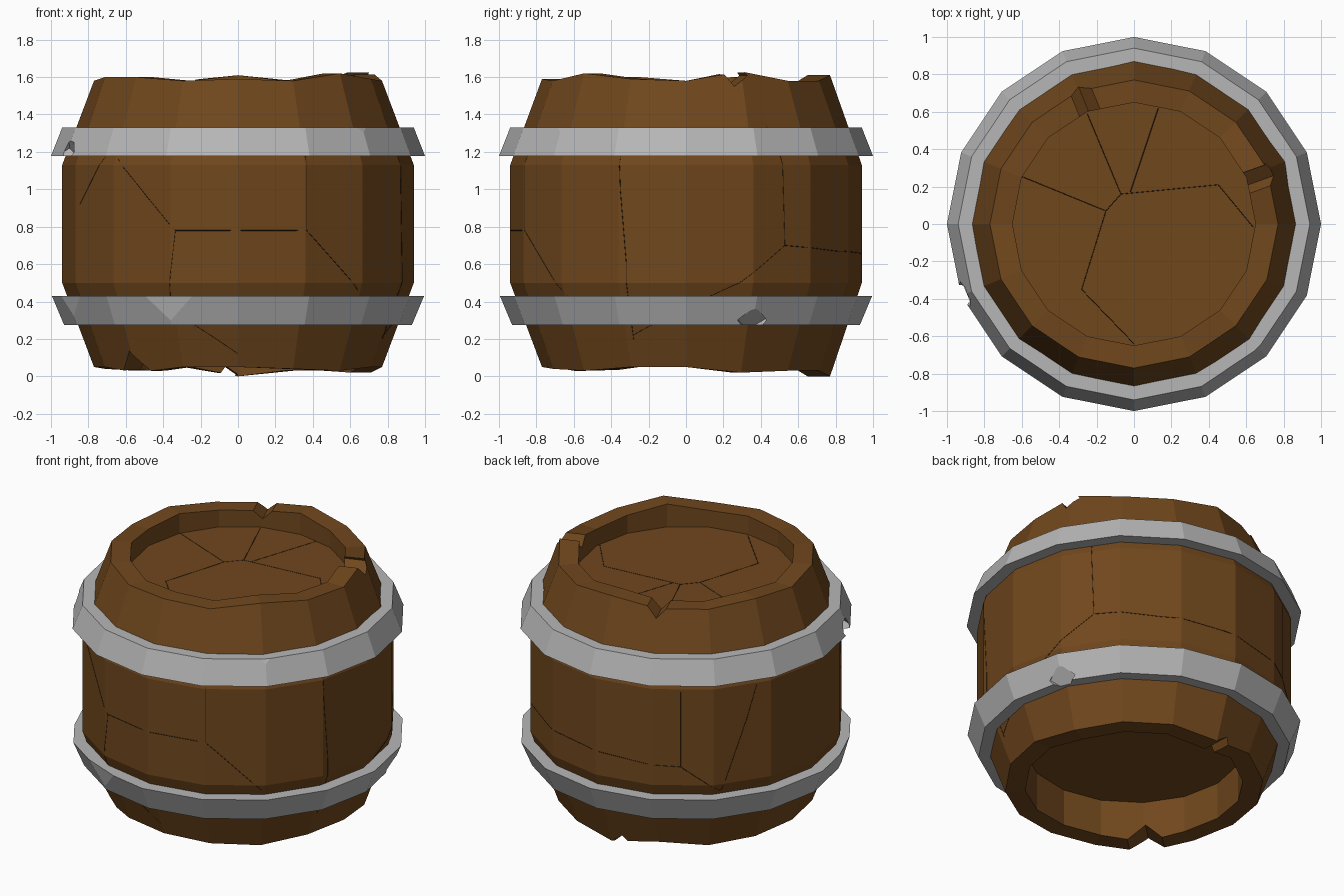
import bpy, bmesh
from math import sin, cos, pi, radians, floor
from mathutils import Vector, Euler

SIDES = 16
STEP = 2 * pi / SIDES

if "Cube" in bpy.data.objects:
    bpy.data.objects.remove(bpy.data.objects["Cube"], do_unlink=True)


def material(name, rgb):
    m = bpy.data.materials.new(name)
    m.use_nodes = True
    m.diffuse_color = (*rgb, 1)
    m.node_tree.nodes["Principled BSDF"].inputs["Base Color"].default_value = (*rgb, 1)
    return m


wood = material("brown wood", (0.162, 0.063, 0.012))
iron = material("grey iron", (0.47, 0.47, 0.47))
gap = material("dark crack", (0.03, 0.014, 0.005))


def add(name, data, mat):
    data.materials.append(mat)
    ob = bpy.data.objects.new(name, data)
    bpy.context.collection.objects.link(ob)
    return ob


def lathe(name, profile, mat, closed, lift=None):
    """Revolve (radius, z) points; closed makes a ring, otherwise ends are capped."""
    bm = bmesh.new()
    rings = []
    for k, (r, z) in enumerate(profile):
        ring = []
        for i in range(SIDES):
            dz = lift(k, i) if lift else 0
            ring.append(bm.verts.new((r * cos(i * STEP), r * sin(i * STEP), z + dz)))
        rings.append(ring)
    pairs = list(zip(rings, rings[1:]))
    if closed:
        pairs.append((rings[-1], rings[0]))
    else:
        bm.faces.new(rings[0])
        bm.faces.new(rings[-1])
    for a, b in pairs:
        for i in range(SIDES):
            j = (i + 1) % SIDES
            bm.faces.new((a[i], a[j], b[j], b[i]))
    bmesh.ops.recalc_face_normals(bm, faces=bm.faces)
    mesh = bpy.data.meshes.new(name)
    bm.to_mesh(mesh)
    bm.free()
    return add(name, mesh, mat)


def cut(target, name, centre, rot, size):
    """Subtract a turned box from the target."""
    bm = bmesh.new()
    bmesh.ops.create_cube(bm, size=1)
    bmesh.ops.scale(bm, vec=size, verts=bm.verts)
    mesh = bpy.data.meshes.new(name)
    bm.to_mesh(mesh)
    bm.free()
    box = add(name, mesh, target.data.materials[0])
    box.location, box.rotation_euler = centre, rot
    box.hide_render = True
    box.hide_set(True)
    box.display_type = 'WIRE'
    mod = target.modifiers.new(name, 'BOOLEAN')
    mod.operation, mod.solver, mod.object = 'DIFFERENCE', 'EXACT', box


# Barrel body with uneven rims and sunken ends
TOP_LIFT = [0, 5, 0, 0, 3, 0, 0, 2, 0, 2, 2, 0, 1, 0, 4, 1]
LOW_LIFT = [0, 3, 2, 2, 5, 0, 2, 1, 0, 0, 3, 0, 0, 1, 2, 0]
LID_Z = 1.47


def rim_lift(k, i):
    if k in (1, 2):
        return -0.01 * LOW_LIFT[i]
    if k in (5, 6):
        return 0.01 * TOP_LIFT[i]
    return 0


body = lathe("barrel_body", [(0.65, 0.29), (0.65, 0.05), (0.77, 0.05), (0.94, 0.5),
                             (0.94, 1.13), (0.77, 1.58), (0.65, 1.58), (0.65, LID_Z)],
             wood, False, rim_lift)

# Notches broken out of the rims: angle, height, box width, turn
for n, (az, z, w, turn) in enumerate([(20, 1.62, 0.1, 35), (112, 1.61, 0.12, 45),
                                      (95, 0.0, 0.08, 35), (224, 0.03, 0.15, 45)]):
    a = radians(az)
    cut(body, f"rim_notch_cutter_{n}", (0.72 * cos(a), 0.72 * sin(a), z),
        Euler((radians(turn), 0, a)), (0.26, w, w))

# Iron bands
upper = lathe("upper_band", [(0.8, 1.178), (1.0, 1.178), (0.94, 1.33), (0.8, 1.33)], iron, True)
lower = lathe("lower_band", [(0.8, 0.275), (0.93, 0.275), (0.995, 0.43), (0.8, 0.43)], iron, True)

# Chips on band corners: band, angle, radius, height, tilt upward, box width, turn
CHIPS = [(lower, 247.5, 0.955, 0.37, -12, 0.5, 0), (lower, 22.5, 0.915, 0.31, -45, 0.12, 45),
         (lower, 202.5, 0.96, 0.38, -10, 0.5, 0), (upper, 202.5, 0.945, 1.22, -30, 0.1, 45),
         (upper, 315, 0.943, 1.315, 31, 0.5, 0)]
for n, (band, az, r, z, tilt, w, turn) in enumerate(CHIPS):
    a, t = radians(az), radians(tilt)
    normal = Vector((cos(a) * cos(t), sin(a) * cos(t), sin(t)))
    point = Vector((r * cos(a), r * sin(a), z))
    cut(band, f"band_chip_cutter_{n}", point + normal * 0.1,
        Euler((radians(turn), -t, a)), (0.2, w, w))


# Hairline cracks following the faceted surface
def on_side(az, z):
    a = radians(az)
    r = 0.94
    if z > 1.13:
        r -= 0.17 * (z - 1.13) / 0.45
    elif z < 0.5:
        r -= 0.17 * (0.5 - z) / 0.45
    off = a - (floor(a / STEP) + 0.5) * STEP
    r *= cos(STEP / 2) / cos(off)
    return Vector((r * cos(a), r * sin(a), z))


def on_lid(x, y):
    return Vector((x, y, LID_Z))


def cracks(name, paths, place):
    cu = bpy.data.curves.new(name, 'CURVE')
    cu.dimensions = '3D'
    cu.bevel_depth = 0.0018
    cu.bevel_resolution = 0
    for path in paths:
        pts = []
        for p, q in zip(path, path[1:]):
            for s in range(12):
                f = s / 12
                pts.append(place(p[0] + (q[0] - p[0]) * f, p[1] + (q[1] - p[1]) * f))
        pts.append(place(*path[-1]))
        sp = cu.splines.new('POLY')
        sp.points.add(len(pts) - 1)
        for sp_pt, co in zip(sp.points, pts):
            sp_pt.co = (*co, 1)
    add(name, cu, gap)


cracks("side_cracks", [
    [(-155, 0.92), (-138, 1.23), (-111, 0.78), (-114, 0.35), (-90, 0.12)],
    [(-67, 1.3), (-67, 0.78), (-42, 0.4), (-36, 0.25)],
    [(-111, 0.78), (-67, 0.78)],
    [(-23, 1.5), (-22, 1), (-20, 0.6), (-20, 0.2)],
    [(26, 1.55), (34, 1.17), (35, 0.7), (18, 0.5), (-20, 0.22)],
    [(35, 0.7), (60, 0.67), (85, 0.66), (123, 0.62), (138, 0.45)],
    [(123, 1.15), (123, 0.62)],
    [(156, 1.33), (148, 0.9), (138, 0.45)],
], on_side)

cracks("lid_cracks", [
    [(-0.64, 0.27), (-0.15, 0.07), (-0.07, 0.16), (-0.25, 0.59)],
    [(-0.07, 0.16), (0.45, 0.21), (0.64, -0.02)],
    [(-0.15, 0.07), (-0.28, -0.35), (0, -0.64)],
    [(-0.02, 0.17), (0.13, 0.62)],
], on_lid)
